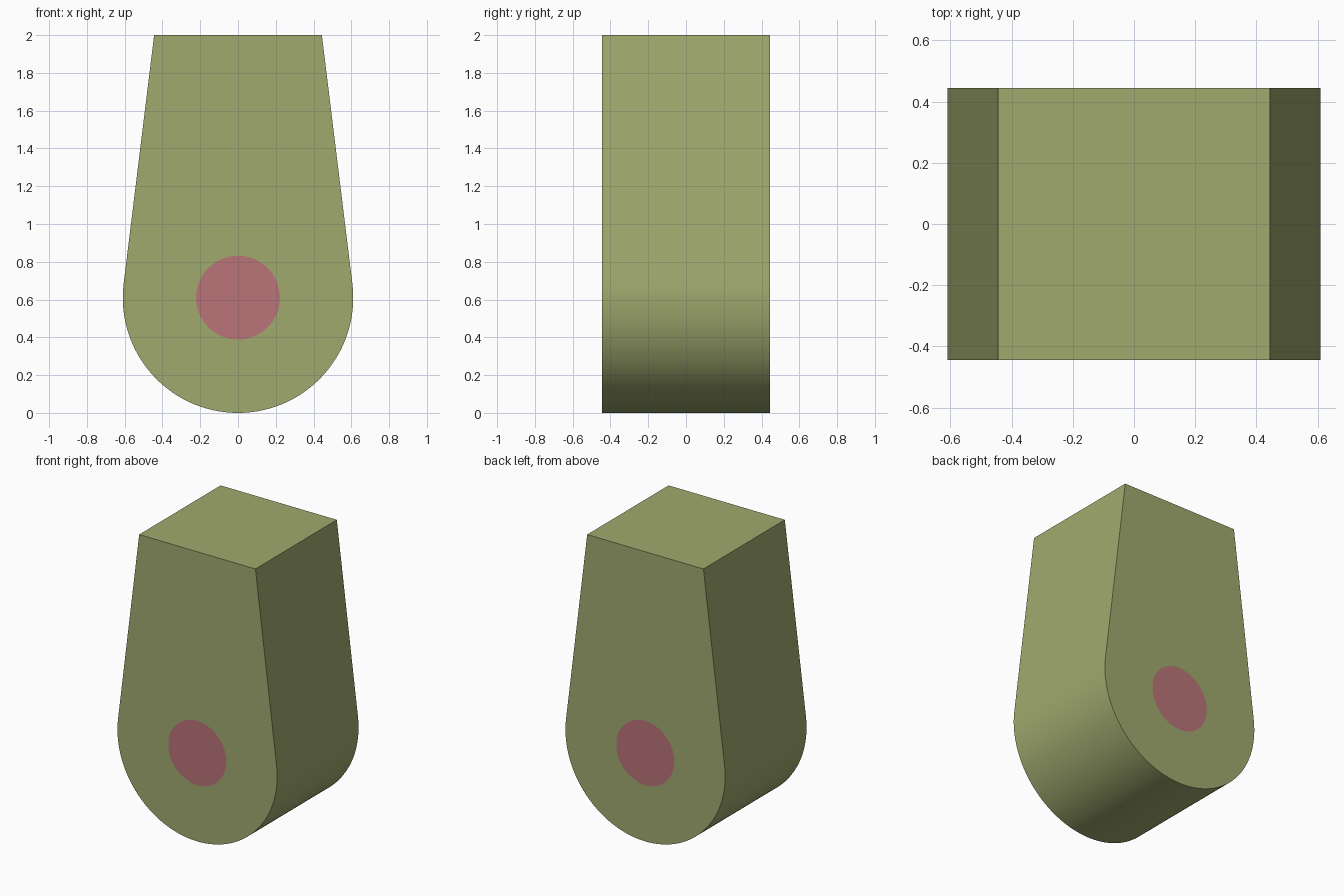
import bpy, bmesh, math

if "Cube" in bpy.data.objects:
    bpy.data.objects.remove(bpy.data.objects["Cube"])

R, PIN_R, HALF_W, HALF_D, H = 0.61, 0.222, 0.444, 0.444, 2.0


def material(name, rgb):
    m = bpy.data.materials.new(name)
    m.diffuse_color = (*rgb, 1)
    m.use_nodes = True
    m.node_tree.nodes["Principled BSDF"].inputs["Base Color"].default_value = m.diffuse_color
    return m


green = material("olive green", (0.352, 0.402, 0.159))
pink = material("dusty pink", (0.491, 0.178, 0.184))

# Side profile: round bottom running tangentially into tapered sides
dx, dz = HALF_W, H - R
tangent = math.atan2(dz, dx) - math.acos(R / math.hypot(dx, dz))
ARC, PIN = 96, 64
sweep = math.pi + 2 * tangent
profile = [(HALF_W, H)]
for i in range(ARC + 1):
    a = tangent - sweep * i / ARC
    profile.append((R * math.cos(a), R + R * math.sin(a)))
profile.append((-HALF_W, H))
circle = [(PIN_R * math.cos(math.tau * i / PIN), R + PIN_R * math.sin(math.tau * i / PIN))
          for i in range(PIN)]

bm = bmesh.new()


def loop(points, y):
    vs = [bm.verts.new((x, y, z)) for x, z in points]
    return vs, [bm.edges.new((vs[i], vs[(i + 1) % len(vs)])) for i in range(len(vs))]


# Front and back faces, each with a flush round pin end
rims = []
for y in (-HALF_D, HALF_D):
    rim, rim_edges = loop(profile, y)
    pin, pin_edges = loop(circle, y)
    bmesh.ops.triangle_fill(bm, edges=rim_edges + pin_edges, use_beauty=True,
                            normal=(0, math.copysign(1, y), 0))
    for f in [f for f in bm.faces if all(v in pin for v in f.verts)]:
        bm.faces.remove(f)
    bm.faces.new(pin).material_index = 1
    rims.append(rim)

# Outer wall
front, back = rims
n = len(front)
for i in range(n):
    j = (i + 1) % n
    bm.faces.new((front[i], front[j], back[j], back[i]))
bmesh.ops.recalc_face_normals(bm, faces=bm.faces)

mesh = bpy.data.meshes.new("lug_block")
bm.to_mesh(mesh)
bm.free()
mesh.materials.append(green)
mesh.materials.append(pink)
block = bpy.data.objects.new("lug_block", mesh)
bpy.context.collection.objects.link(block)

# Smooth the rounded bottom, keep the block edges sharp
bpy.context.view_layer.objects.active = block
block.select_set(True)
bpy.ops.object.shade_smooth_by_angle(angle=math.radians(30))
